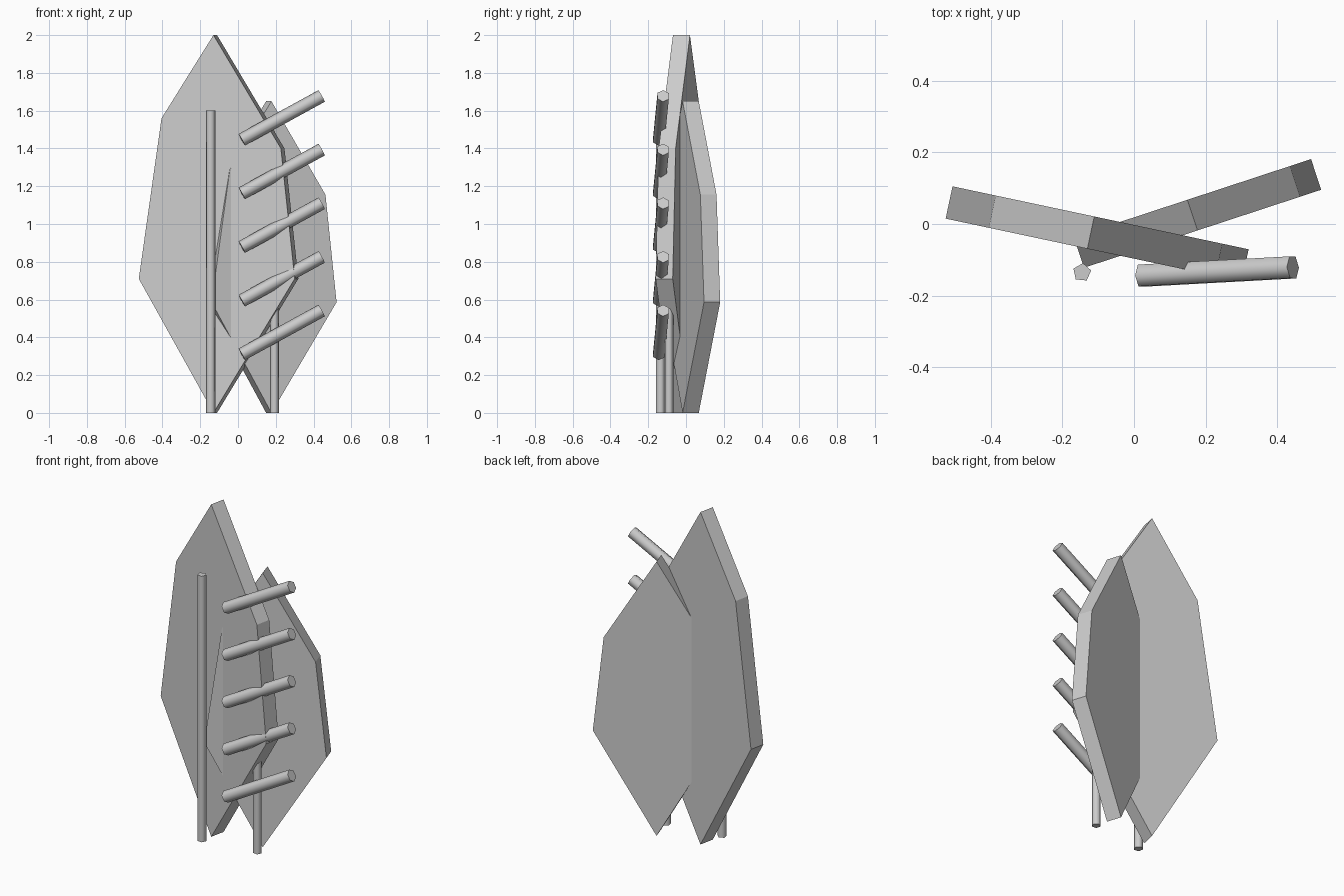
import bpy, bmesh, math
from mathutils import Vector, Matrix

cube = bpy.data.objects.get("Cube")
if cube:
    bpy.data.objects.remove(cube, do_unlink=True)

grey = bpy.data.materials.new("light_grey")
grey.use_nodes = True
colour = (0.6, 0.6, 0.6, 1)
grey.diffuse_color = colour
grey.node_tree.nodes["Principled BSDF"].inputs["Base Color"].default_value = colour


def finish(name, bm):
    bmesh.ops.recalc_face_normals(bm, faces=bm.faces)
    mesh = bpy.data.meshes.new(name)
    bm.to_mesh(mesh)
    bm.free()
    mesh.materials.append(grey)
    ob = bpy.data.objects.new(name, mesh)
    bpy.context.collection.objects.link(ob)
    return ob


# Leaf-shaped slab outline: width, height
OUTLINE = [(0, 0), (0.44, 0.71), (0.365, 1.4), (0, 2), (-0.281, 1.56), (-0.404, 0.71)]


def slab(name, origin, turn, scale, thickness=0.092):
    bm = bmesh.new()
    face = bm.faces.new([bm.verts.new((u * scale, 0, z * scale)) for u, z in OUTLINE])
    out = bmesh.ops.extrude_face_region(bm, geom=[face])
    moved = [v for v in out["geom"] if isinstance(v, bmesh.types.BMVert)]
    bmesh.ops.translate(bm, verts=moved, vec=(0, thickness, 0))
    place = Matrix.Translation(origin) @ Matrix.Rotation(math.radians(turn), 4, "Z")
    bmesh.ops.transform(bm, matrix=place, verts=bm.verts)
    return finish(name, bm)


def rod(name, start, end, radius, sides, spin):
    start, end = Vector(start), Vector(end)
    axis = end - start
    bm = bmesh.new()
    bmesh.ops.create_cone(bm, cap_ends=True, segments=sides, radius1=radius,
                          radius2=radius, depth=axis.length)
    turn = Vector((0, 0, 1)).rotation_difference(axis).to_matrix().to_4x4()
    place = Matrix.Translation((start + end) / 2) @ turn @ Matrix.Rotation(spin, 4, "Z")
    bmesh.ops.transform(bm, matrix=place, verts=bm.verts)
    # Round sides, flat ends
    for f in bm.faces:
        f.smooth = len(f.verts) == 4
    return finish(name, bm)


# Two crossing slabs
slab("large_slab", (-0.13, -0.069, 0), -12, 1.0)
slab("small_slab", (0.177, -0.018, 0), 18.2, 0.825, 0.09)

# Upright poles
rod("tall_pole", (-0.145, -0.135, 0), (-0.145, -0.135, 1.6), 0.026, 5, math.radians(-6))
rod("short_pole", (0.193, -0.09, 0), (0.193, -0.09, 1.3), 0.025, 5, math.radians(-6))

# Row of slanted rungs
for i in range(5):
    z = 0.31 + i * 0.284
    rod(f"rung_{i + 1}", (0.02, -0.144, z), (0.443, -0.121, z + 0.232), 0.035, 6, math.radians(90))
